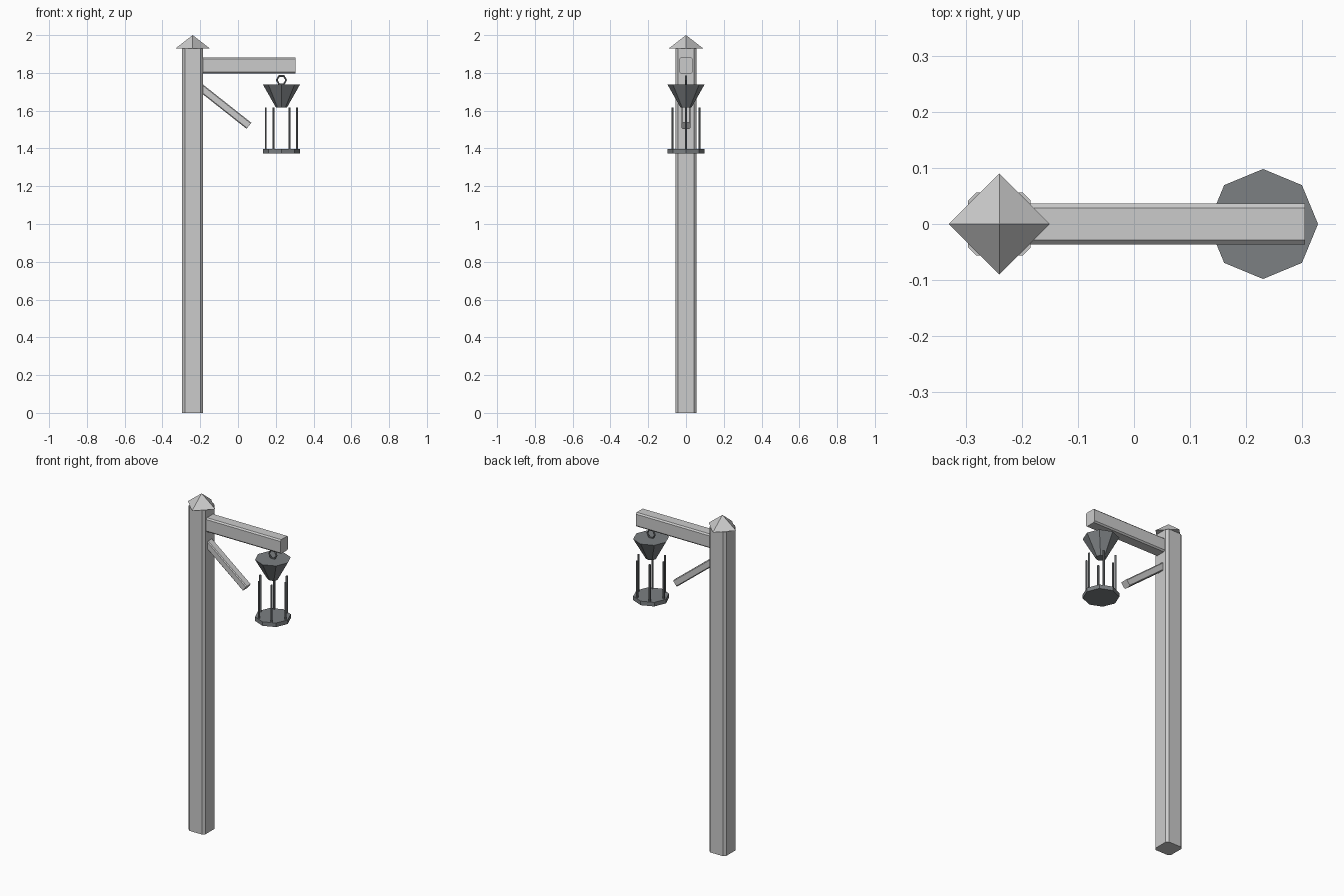
import bpy, bmesh
from math import radians, cos, sin, pi
from mathutils import Vector

if "Cube" in bpy.data.objects:
    bpy.data.objects.remove(bpy.data.objects["Cube"])

iron = bpy.data.materials.new("dark_iron")
iron.diffuse_color = (0.2, 0.215, 0.225, 1)
iron.use_nodes = True
iron.node_tree.nodes["Principled BSDF"].inputs["Base Color"].default_value = iron.diffuse_color
LX = 0.23    # lantern axis
PX = -0.24   # post axis


def beam(name, start, end, half_y, half_t, c):
    """Beam in the XZ plane with a chamfered rectangular section."""
    start, end = Vector(start), Vector(end)
    side = Vector((0, 1, 0))
    up = (end - start).normalized().cross(side)
    bm = bmesh.new()
    section = []
    for sy, st in ((1, 1), (-1, 1), (-1, -1), (1, -1)):
        pair = [(sy * half_y, st * (half_t - c)), (sy * (half_y - c), st * half_t)]
        section += pair if sy * st > 0 else pair[::-1]
    face = bm.faces.new([bm.verts.new(start + side * a + up * b) for a, b in section])
    new = bmesh.ops.extrude_face_region(bm, geom=[face], use_keep_orig=True)["geom"]
    bmesh.ops.translate(bm, vec=end - start,
                        verts=[v for v in new if isinstance(v, bmesh.types.BMVert)])
    bmesh.ops.recalc_face_normals(bm, faces=bm.faces)
    mesh = bpy.data.meshes.new(name)
    bm.to_mesh(mesh)
    bm.free()
    obj = bpy.data.objects.new(name, mesh)
    bpy.context.collection.objects.link(obj)
    return obj


def cone(name, sides, r1, r2, x, y, z0, z1, turn=0.0, mat=None):
    """Low-poly cone or cylinder with its first corner on +x."""
    bm = bmesh.new()
    bmesh.ops.create_cone(bm, cap_ends=True, segments=sides, radius1=r1,
                          radius2=r2, depth=z1 - z0)
    bmesh.ops.remove_doubles(bm, verts=bm.verts, dist=1e-5)
    mesh = bpy.data.meshes.new(name)
    bm.to_mesh(mesh)
    bm.free()
    obj = bpy.data.objects.new(name, mesh)
    obj.location = (x, y, (z0 + z1) / 2)
    obj.rotation_euler.z = turn
    if mat:
        mesh.materials.append(mat)
    bpy.context.collection.objects.link(obj)
    return obj


# Timber: post, pointed cap, arm and brace
beam("post", (PX, 0, 0), (PX, 0, 1.93), 0.056, 0.0555, 0.014)
cone("post_cap", 4, 0.09, 0.0, PX, 0, 1.93, 2.0)
beam("arm", (-0.22, 0, 1.839), (0.305, 0, 1.839), 0.0365, 0.042, 0.008)
beam("brace", (-0.214, 0, 1.735), (0.058, 0, 1.52), 0.0225, 0.0205, 0.005)

# Hanging ring, six-sided, standing in the XZ plane
bpy.ops.mesh.primitive_torus_add(major_segments=6, minor_segments=6,
                                 major_radius=0.025, minor_radius=0.005,
                                 location=(LX, 0, 1.762), rotation=(pi / 2, 0, 0))
ring = bpy.context.object
ring.name = "hanging_ring"
ring.data.materials.append(iron)

# Lantern hood and base plate
cone("lantern_hood", 8, 0.03, 0.098, LX, 0, 1.618, 1.738, mat=iron)
cone("lantern_base", 8, 0.098, 0.098, LX, 0, 1.374, 1.398, mat=iron)

# Lantern bars
for i in range(6):
    a = radians(60 * i)
    cone(f"lantern_bar_{i + 1}", 6, 0.006, 0.006, LX + 0.083 * cos(a),
         0.083 * sin(a), 1.39, 1.618, mat=iron)
